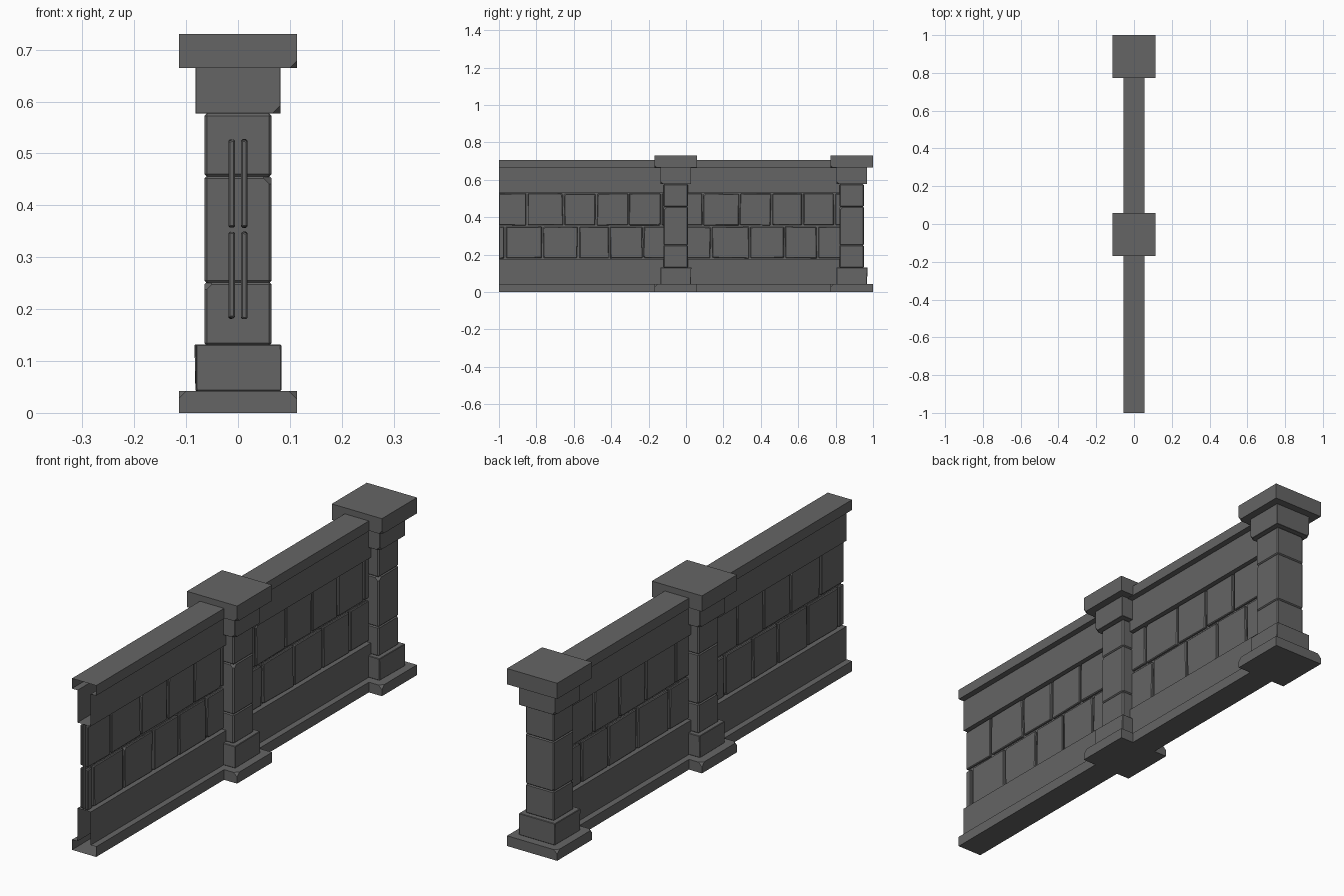
import bpy, bmesh, random
from mathutils import Vector

if "Cube" in bpy.data.objects:
    bpy.data.objects.remove(bpy.data.objects["Cube"])

random.seed(4)
stone = bpy.data.materials.new("dark grey stone")
stone.diffuse_color = (0.13, 0.13, 0.13, 1)
stone.use_nodes = True
stone.node_tree.nodes["Principled BSDF"].inputs["Base Color"].default_value = stone.diffuse_color


def finish(bm, name):
    bmesh.ops.recalc_face_normals(bm, faces=bm.faces)
    me = bpy.data.meshes.new(name)
    bm.to_mesh(me)
    bm.free()
    me.materials.append(stone)
    ob = bpy.data.objects.new(name, me)
    bpy.context.collection.objects.link(ob)
    return ob


def chip(bm, corner, direction, depth):
    """Slice one corner off a block and close the cut."""
    geom = bm.verts[:] + bm.edges[:] + bm.faces[:]
    d = Vector(direction).normalized()
    bmesh.ops.bisect_plane(bm, geom=geom, plane_co=Vector(corner) - d * depth,
                           plane_no=d, clear_outer=True)
    bmesh.ops.holes_fill(bm, edges=[e for e in bm.edges if e.is_boundary])


def block(name, lo, hi, bevel=0.0, jitter=(0, 0, 0), chips=()):
    """Rough-hewn box; chips are (sx, sy, sz, depth) for corners knocked off."""
    lo, hi = Vector(lo), Vector(hi)
    mid, half = (lo + hi) / 2, (hi - lo) / 2
    bm = bmesh.new()
    bmesh.ops.create_cube(bm, size=2)
    for v in bm.verts:
        v.co = Vector(mid[i] + v.co[i] * half[i] + random.uniform(-1, 1) * jitter[i]
                      for i in range(3))
    if bevel:
        bmesh.ops.bevel(bm, geom=bm.edges[:], offset=bevel, segments=1, affect='EDGES')
    for sx, sy, sz, depth in chips:
        corner = (mid.x + sx * half.x, mid.y + sy * half.y, mid.z + sz * half.z)
        chip(bm, corner, (sx, sy, sz), depth)
    return finish(bm, name)


def shell(name, profile, y0, y1):
    """Hollow moulding along y, open at its ends."""
    bm = bmesh.new()
    a = [bm.verts.new((x, y0, z)) for x, z in profile]
    b = [bm.verts.new((x, y1, z)) for x, z in profile]
    n = len(profile)
    for i in range(n):
        j = (i + 1) % n
        bm.faces.new((a[i], a[j], b[j], b[i]))
    return finish(bm, name)


def square(name, y, r, z0, z1, **kw):
    return block(name, (-r, y - r, z0), (r, y + r, z1), **kw)


# Pillars: plinth, base block, three shaft stones, capital, cap slab
for label, y in (("middle", -0.055), ("end", 0.886)):
    square(label + "_pillar_plinth", y, 0.114, 0, 0.042,
           chips=[(1, -1, 1, 0.009), (-1, -1, 1, 0.008), (-1, 1, 1, 0.009)])
    square(label + "_pillar_base", y, 0.082, 0.042, 0.132, bevel=0.002,
           jitter=(0.002, 0.002, 0))
    square(label + "_shaft_lower", y, 0.065, 0.13, 0.252, bevel=0.005,
           chips=[(-1, -1, 1, 0.011), (1, 1, 1, 0.008)])
    square(label + "_shaft_middle", y, 0.065, 0.25, 0.457, bevel=0.005,
           chips=[(1, -1, 1, 0.012), (-1, 1, -1, 0.009)])
    square(label + "_shaft_upper", y, 0.065, 0.455, 0.577, bevel=0.005,
           chips=[(-1, 1, 1, 0.008)])
    square(label + "_pillar_capital", y, 0.082, 0.577, 0.666, bevel=0.001,
           chips=[(1, -1, -1, 0.009), (-1, 1, -1, 0.008)])
    square(label + "_pillar_cap", y, 0.114, 0.665, 0.73, chips=[(1, -1, -1, 0.008)])

# Wall mouldings and stone courses for each bay: (start, end, lower joints, upper joints)
bays = (
    ("front", -1.0, -0.1,
     (-1.0, -0.967, -0.768, -0.575, -0.41, -0.23, -0.09),
     (-1.0, -0.85, -0.655, -0.479, -0.308, -0.132, -0.09)),
    ("back", -0.01, 0.84,
     (-0.03, 0.135, 0.34, 0.527, 0.703, 0.85),
     (-0.03, 0.09, 0.286, 0.457, 0.623, 0.795, 0.85)),
)
top = [(-0.03, 0.53), (0.03, 0.53), (0.03, 0.663), (0.055, 0.663),
       (0.055, 0.705), (-0.055, 0.705), (-0.055, 0.663), (-0.03, 0.663)]
bottom = [(-0.055, 0), (0.055, 0), (0.055, 0.042), (0.03, 0.042),
          (0.03, 0.178), (-0.03, 0.178), (-0.03, 0.042), (-0.055, 0.042)]
core = [(-0.006, 0.178), (0.006, 0.178), (0.006, 0.53), (-0.006, 0.53)]

for label, y0, y1, lower, upper in bays:
    shell(label + "_top_rail", top, y0, y1)
    shell(label + "_bottom_rail", bottom, y0, y1)
    shell(label + "_wall_core", core, y0, y1)
    for row, joints, z0, z1 in (("lower", lower, 0.182, 0.348),
                                ("upper", upper, 0.358, 0.526)):
        for i, (a, b) in enumerate(zip(joints, joints[1:])):
            wide = b - a > 0.08
            gap_a = 0 if a == -1.0 else 0.005
            for side, x in (("right", 0.012), ("left", -0.012)):
                s = 1 if x > 0 else -1
                cut = [(s, random.choice((-1, 1)), random.choice((-1, 1)), 0.008)]
                block(f"{label}_{row}_stone_{side}_{i + 1}",
                      (x - 0.006, a + gap_a, z0), (x + 0.006, b - 0.005, z1),
                      bevel=0.003, jitter=(0, 0.003 if wide and gap_a else 0, 0.002),
                      chips=cut if wide and random.random() < 0.5 else ())
